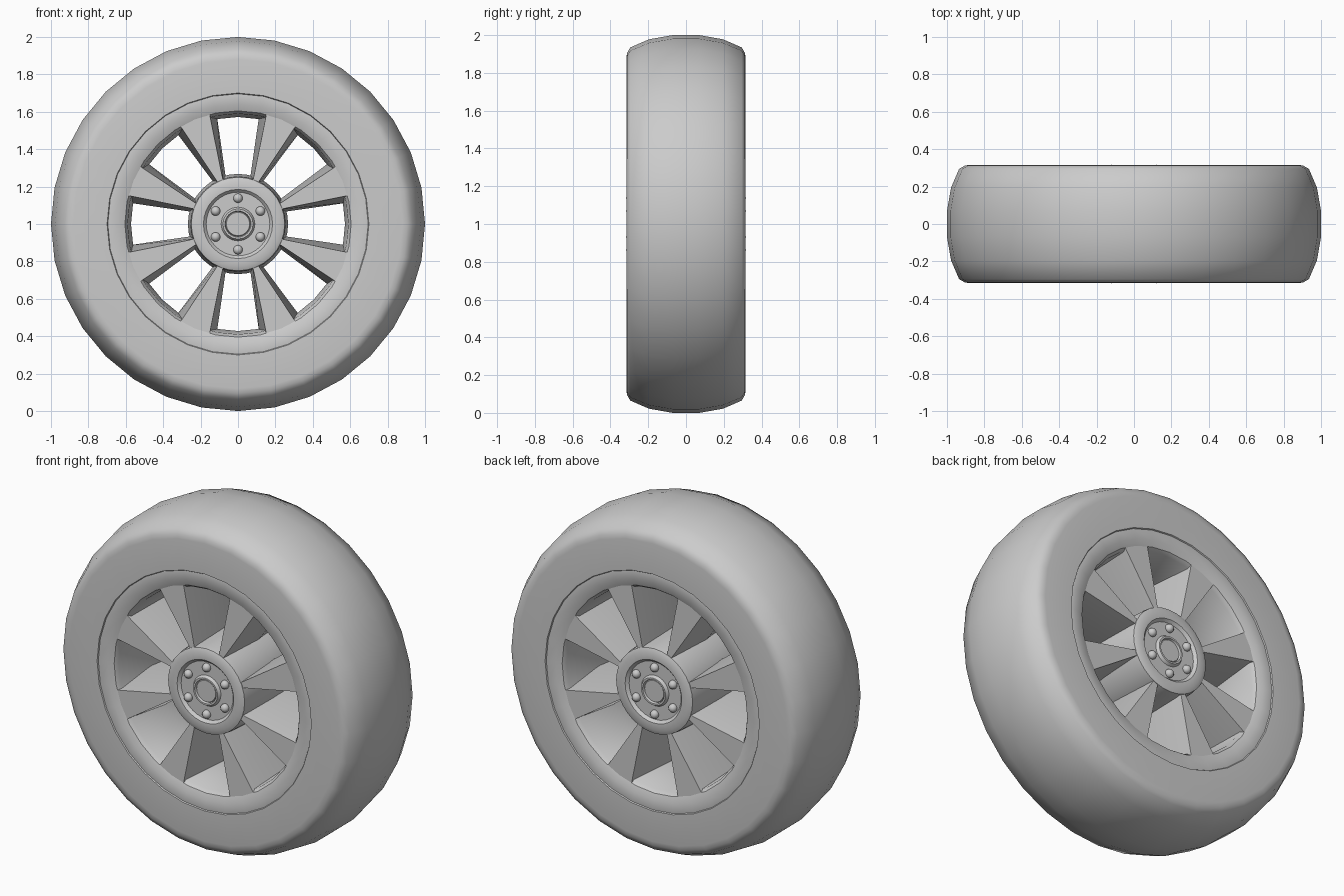
import bpy, bmesh, math
from mathutils import Matrix

if "Cube" in bpy.data.objects:
    bpy.data.objects.remove(bpy.data.objects["Cube"])

CENTRE = Matrix.Translation((0, 0, 1))


def finish(name, bm, angle=35):
    bmesh.ops.remove_doubles(bm, verts=bm.verts, dist=1e-5)
    bmesh.ops.recalc_face_normals(bm, faces=bm.faces)
    bm.transform(CENTRE)
    me = bpy.data.meshes.new(name)
    bm.to_mesh(me)
    bm.free()
    ob = bpy.data.objects.new(name, me)
    bpy.context.collection.objects.link(ob)
    bpy.ops.object.select_all(action='DESELECT')
    ob.select_set(True)
    bpy.context.view_layer.objects.active = ob
    bpy.ops.object.shade_smooth_by_angle(angle=math.radians(angle))
    return ob


def lathe(name, half, closed, steps=32, angle=35):
    """Revolve (radius, depth) points about the y axis, mirrored front to back."""
    pts = [(r, -d) for r, d in half]
    pts += [(r, d) for r, d in reversed(half) if d > 0]
    if closed:
        pts.append(pts[0])
    bm = bmesh.new()
    vs = [bm.verts.new((0, y, r)) for r, y in pts]
    es = [bm.edges.new(p) for p in zip(vs, vs[1:])]
    bmesh.ops.spin(bm, geom=vs + es, cent=(0, 0, 0), axis=(0, 1, 0),
                   angle=math.tau, steps=steps, use_merge=True)
    return finish(name, bm, angle)


# Tyre: rounded tread with flat side walls
lathe("tyre", [(0.69, 0.30), (0.70, 0.316), (0.88, 0.316), (0.905, 0.312),
               (0.935, 0.295), (0.978, 0.195), (1.0, 0.07)], True, angle=50)

# Rim: sloping lip and inner barrel
lathe("rim", [(0.71, 0.306), (0.695, 0.31), (0.64, 0.305), (0.605, 0.292),
              (0.59, 0.27), (0.572, 0.0)], True)

# Hub: raised ring, recessed bolt face and centre cap ring
lathe("hub", [(0, 0.297), (0.062, 0.297), (0.066, 0.291), (0.07, 0.305),
              (0.08, 0.305), (0.09, 0.288), (0.17, 0.288), (0.185, 0.304),
              (0.225, 0.306), (0.25, 0.295), (0.255, 0.26), (0.268, 0.0)], False)

# Eight spokes, narrow at the hub and thickest mid-depth
bm = bmesh.new()
for i in range(8):
    turn = Matrix.Rotation(math.radians(22.5 + 45 * i), 4, 'Y')
    ends = []
    for r, front, mid in ((0.22, 0.010, 0.026), (0.605, 0.085, 0.124)):
        section = [(-front, -0.292), (front, -0.292), (mid, 0),
                   (front, 0.292), (-front, 0.292), (-mid, 0)]
        ends.append([bm.verts.new(turn @ Matrix.Translation((x, y, r)).translation)
                     for x, y in section])
    a, b = ends
    bm.faces.new(a)
    bm.faces.new(b)
    for k in range(6):
        n = (k + 1) % 6
        bm.faces.new((a[k], a[n], b[n], b[k]))
finish("spokes", bm, 30)

# Six domed bolts on each face
bm = bmesh.new()
for side in (-1, 1):
    for i in range(6):
        a = math.radians(60 * i)
        place = Matrix.Translation((0.138 * math.sin(a), side * 0.292, 0.138 * math.cos(a)))
        bmesh.ops.create_uvsphere(bm, u_segments=12, v_segments=8, radius=0.025, matrix=place)
finish("bolts", bm, 60)
